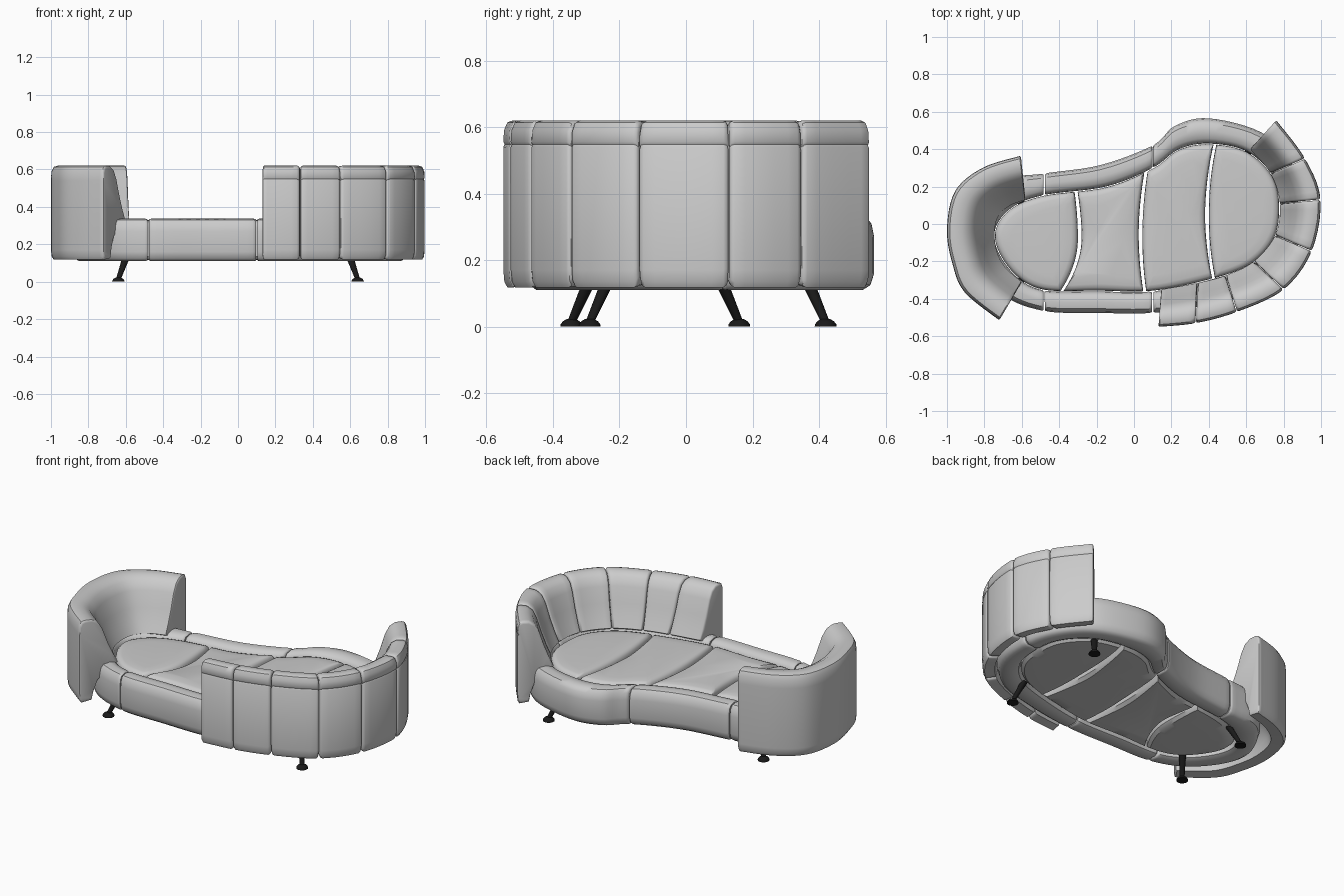
import bpy, bmesh, math
from mathutils import Vector

if "Cube" in bpy.data.objects:
    bpy.data.objects.remove(bpy.data.objects["Cube"])


def finish(name, bm, angle=40, mat=None):
    bmesh.ops.recalc_face_normals(bm, faces=bm.faces)
    me = bpy.data.meshes.new(name)
    bm.to_mesh(me)
    bm.free()
    ob = bpy.data.objects.new(name, me)
    bpy.context.collection.objects.link(ob)
    if mat:
        me.materials.append(mat)
    bpy.ops.object.select_all(action='DESELECT')
    ob.select_set(True)
    bpy.context.view_layer.objects.active = ob
    bpy.ops.object.shade_smooth_by_angle(angle=math.radians(angle))
    return ob


def spline(pts, u, closed):
    # Catmull-Rom point at parameter u (one unit per control point)
    n = len(pts)
    i = math.floor(u) if closed else min(math.floor(u), n - 2)
    t = u - i
    a, b, c, d = [Vector(pts[k % n] if closed else pts[max(0, min(n - 1, k))])
                  for k in (i - 1, i, i + 1, i + 2)]
    return 0.5 * (2 * b + (c - a) * t + (2 * a - 5 * b + 4 * c - d) * t * t
                  + (3 * b - a - 3 * c + d) * t ** 3)


def skin(bm, loops):
    rows = [[bm.verts.new(p) for p in loop] for loop in loops]
    for r, s in zip(rows, rows[1:]):
        for k in range(len(r)):
            j = (k + 1) % len(r)
            bm.faces.new((r[k], r[j], s[j], s[k]))
    bm.faces.new(rows[0])
    bm.faces.new(rows[-1])


def padded_segment(name, outer, inner, profile, u0, u1, closed=False, gap=0.012, steps=6):
    # sweep a profile (t across, z up) between an outer and an inner plan curve
    n = max(2, round((u1 - u0) * steps))
    us = [(u0 + gap, 0.88), (u0 + gap + 0.02, 0.96), (u0 + gap + 0.06, 1)]
    us += [(u0 + (u1 - u0) * i / n, 1) for i in range(1, n)]
    us += [(u1 - gap - 0.06, 1), (u1 - gap - 0.02, 0.96), (u1 - gap, 0.88)]
    ct = sum(p[0] for p in profile) / len(profile)
    cz = sum(p[1] for p in profile) / len(profile)
    loops = []
    for u, s in us:
        o, i = spline(outer, u, closed), spline(inner, u, closed)
        loop = []
        for t, z in profile:
            q = o.lerp(i, ct + (t - ct) * s)
            loop.append((q.x, q.y, cz + (z - cz) * (1 - (1 - s) * 0.5)))
        loops.append(loop)
    bm = bmesh.new()
    skin(bm, loops)
    return finish(name, bm)


# low padded border around the seat
RIM_IN = [(-.48, -.355), (-.2, -.36), (.1, -.36), (.4, -.30), (.62, -.22), (.75, -.08),
          (.78, .1), (.74, .26), (.6, .39), (.4, .43), (.24, .40), (.1, .30),
          (-.15, .20), (-.48, .155), (-.65, .09), (-.74, -.02), (-.73, -.14), (-.63, -.28)]
RIM_OUT = [(-.48, -.465), (-.2, -.475), (.1, -.475), (.4, -.43), (.68, -.34), (.87, -.13),
           (.9, .12), (.84, .33), (.68, .49), (.4, .565), (.22, .525), (.1, .42),
           (-.18, .315), (-.48, .27), (-.72, .225), (-.87, 0), (-.86, -.19), (-.70, -.38)]
RIM_PROFILE = [(.25, .11), (.08, .125), (0, .16), (0, .27), (.06, .31), (.2, .331), (.5, .337),
               (.8, .33), (.95, .312), (1, .28), (1, .16), (.93, .12), (.75, .11)]
for k, (a, b) in enumerate([(0, 2), (2, 6), (6, 11), (11, 13), (13, 18)]):
    padded_segment(f"seat_border_{k + 1}", RIM_OUT, RIM_IN, RIM_PROFILE, a, b, True)

# tall wraparound backrests
BACK_PROFILE = [(.06, .118), (.015, .135), (0, .17), (0, .54), (.02, .548), (0, .556), (.01, .59),
                (.06, .614), (.14, .62), (.32, .618), (.48, .597), (.6, .55), (.74, .46),
                (.88, .385), (1, .33), (.8, .30), (.48, .24), (.36, .17), (.32, .125)]
SMOOTH_PROFILE = [p for p in BACK_PROFILE if not .545 < p[1] < .56 or p[0] > .1]
RIGHT_OUT = [(.13, -.55), (.33, -.53), (.55, -.47), (.80, -.35), (.95, -.145),
             (.997, .13), (.914, .35), (.76, .555)]
RIGHT_IN = [(.145, -.35), (.34, -.315), (.49, -.275), (.64, -.20), (.755, -.06),
            (.78, .11), (.73, .27), (.62, .40)]
for k in range(7):
    padded_segment(f"right_backrest_panel_{k + 1}", RIGHT_OUT, RIGHT_IN, BACK_PROFILE, k, k + 1,
                   gap=0.008, steps=5)
LEFT_OUT = [(-.72, -.515), (-.905, -.365), (-.97, -.215), (-1, -.03), (-.957, .175),
            (-.81, .30), (-.605, .365)]
LEFT_IN = [(-.60, -.31), (-.69, -.23), (-.735, -.14), (-.745, -.03), (-.72, .05),
           (-.66, .10), (-.58, .13)]
padded_segment("left_backrest", LEFT_OUT, LEFT_IN, SMOOTH_PROFILE, 0, 6, gap=0.0)

# four seat cushions, split along curved seams
ring = [spline(RIM_IN, i / 10, True) for i in range(180)]
SEAMS = [lambda y: -2, lambda y: -.29 - 1.2 * min(0, y + .08) ** 2 - .3 * max(0, y + .08) ** 2,
         lambda y: .035 + .25 * (y + .06) ** 2, lambda y: .39 + .3 * (y - .05) ** 2, lambda y: 2]
for k in range(4):
    lo, hi = SEAMS[k], SEAMS[k + 1]
    pts = [p for p in ring if lo(p.y) + .012 < p.x < hi(p.y) - .012]
    for s, side in ((lo, 1), (hi, -1)):
        if abs(s(0)) > 1:
            continue
        top = min((p for p in ring if p.y > .05), key=lambda p: abs(p.x - s(p.y))).y
        bot = min((p for p in ring if p.y < -.05), key=lambda p: abs(p.x - s(p.y))).y
        for i in range(17):
            y = bot + (top - bot) * i / 16
            pts.append(Vector((s(y) + side * .006, y)))
    c = Vector(((min(p.x for p in pts) + max(p.x for p in pts)) / 2,
                (min(p.y for p in pts) + max(p.y for p in pts)) / 2))
    pts.sort(key=lambda p: math.atan2(p.y - c.y, p.x - c.x))
    loops = []
    for d, z in [(.08, .116), (.025, .118), (.006, .135), (.004, .29), (.008, .308),
                 (.02, .321), (.04, .326), (.09, .329)]:
        loops.append([(*(p + (c - p).normalized() * d), z) for p in pts])
    bm = bmesh.new()
    skin(bm, loops)
    finish(f"seat_cushion_{k + 1}", bm)

# splayed black legs with domed feet
black = bpy.data.materials.new("black_metal")
black.diffuse_color = (.01, .01, .01, 1)
black.use_nodes = True
black.node_tree.nodes["Principled BSDF"].inputs["Base Color"].default_value = black.diffuse_color


def leg(name, x, y):
    foot = Vector((x, y, .012))
    top = Vector((x - math.copysign(.04, x), y - math.copysign(.05, y), .125))
    bm = bmesh.new()
    loops = []
    for cen, r in ((foot, .013), (top, .02)):
        loops.append([(cen.x + r * math.cos(a * math.tau / 16), cen.y + r * math.sin(a * math.tau / 16),
                       cen.z) for a in range(16)])
    skin(bm, loops)
    skin(bm, [[(x + r * math.cos(a * math.tau / 20), y + r * math.sin(a * math.tau / 20), z)
               for a in range(20)] for r, z in ((.033, 0), (.032, .007), (.025, .016), (.013, .023))])
    finish(name, bm, 40, black)


# the two front legs lean back like the rear legs lean forward
for name, x, y in (("front_left_leg", -.64, -.345), ("back_left_leg", -.64, .16),
                   ("front_right_leg", .64, -.29), ("back_right_leg", .64, .42)):
    leg(name, x, y)
